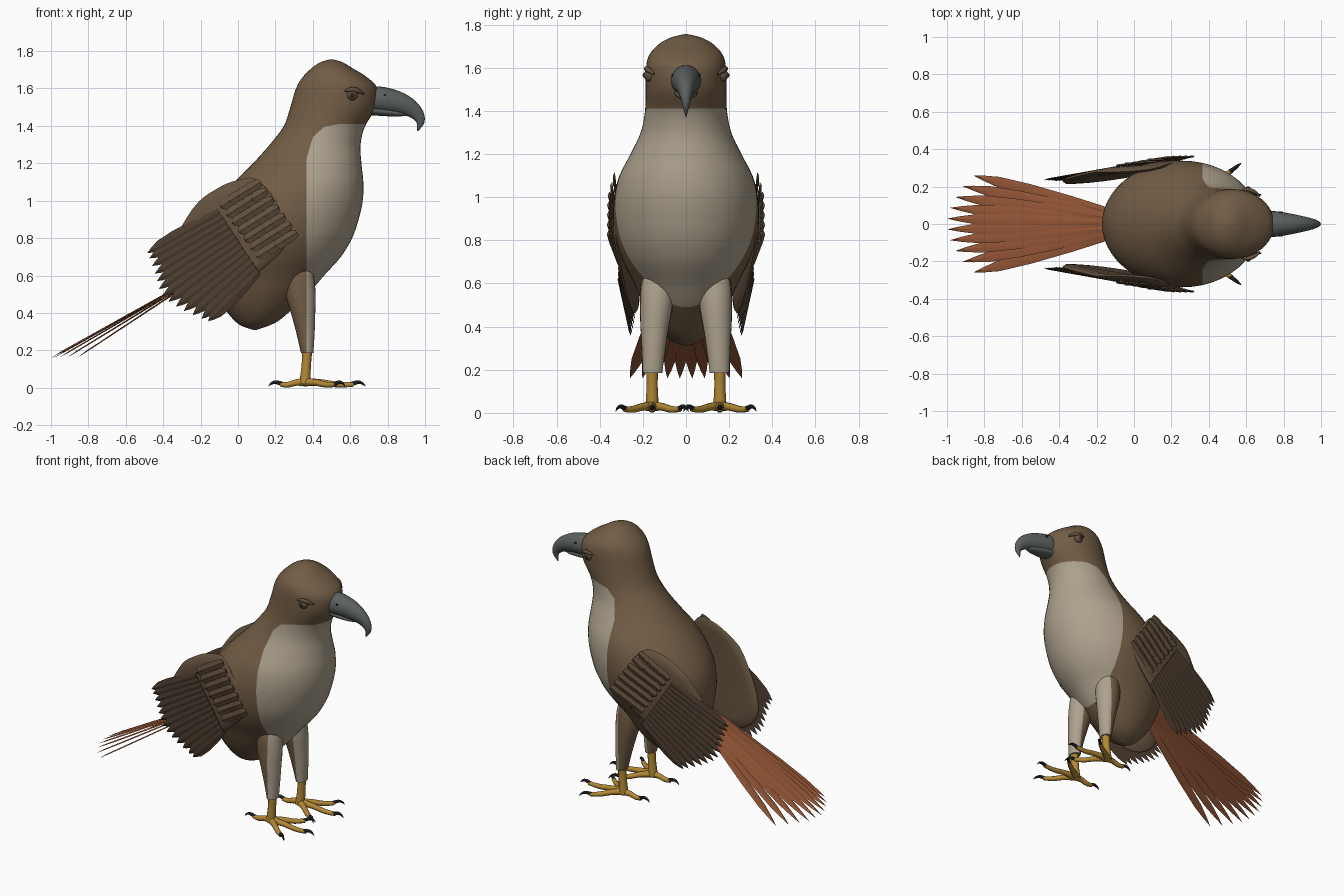
import bpy, bmesh, math
from mathutils import Vector

cube = bpy.data.objects.get("Cube")
if cube:
    bpy.data.objects.remove(cube, do_unlink=True)

X, Y, Z = Vector((1, 0, 0)), Vector((0, 1, 0)), Vector((0, 0, 1))


def material(name, r, g, b):
    m = bpy.data.materials.new(name)
    m.use_nodes = True
    m.diffuse_color = (r, g, b, 1)
    bsdf = next(n for n in m.node_tree.nodes if n.type == 'BSDF_PRINCIPLED')
    bsdf.inputs["Base Color"].default_value = (r, g, b, 1)
    bsdf.inputs["Roughness"].default_value = 0.8
    return m


BROWN = material("body brown", 0.17, 0.11, 0.06)
CREAM = material("breast cream", 0.42, 0.36, 0.27)
COVERT = material("covert brown", 0.13, 0.085, 0.05)
DARK = material("flight feather brown", 0.075, 0.048, 0.03)
RUST = material("tail rust", 0.32, 0.1, 0.04)
YELLOW = material("leg yellow", 0.45, 0.25, 0.035)
SLATE = material("beak slate", 0.105, 0.12, 0.115)
BLACK = material("claw black", 0.025, 0.025, 0.025)


def finish(name, bm, mats, mirror=False, angle=40):
    bmesh.ops.recalc_face_normals(bm, faces=bm.faces)
    me = bpy.data.meshes.new(name)
    bm.to_mesh(me)
    bm.free()
    for m in mats:
        me.materials.append(m)
    ob = bpy.data.objects.new(name, me)
    bpy.context.collection.objects.link(ob)
    bpy.ops.object.select_all(action='DESELECT')
    ob.select_set(True)
    bpy.context.view_layer.objects.active = ob
    bpy.ops.object.shade_smooth_by_angle(angle=math.radians(angle))
    if mirror:
        mod = ob.modifiers.new("Mirror", 'MIRROR')
        mod.use_axis = (False, True, False)
    return ob


def spline(pts, steps, closed=False):
    """Catmull-Rom through tuples of any length."""
    p = [Vector(q) for q in pts]
    n, out = len(p), []
    for i in range(n if closed else n - 1):
        if closed:
            a, b, c, d = (p[(i + k) % n] for k in (-1, 0, 1, 2))
        else:
            a, b, c, d = (p[min(max(i + k, 0), n - 1)] for k in (-1, 0, 1, 2))
        for s in range(steps):
            t = s / steps
            out.append(b + (c - a) * (t / 2) + (a * 2 - b * 5 + c * 4 - d) * (t * t / 2)
                       + (b * 3 - a - c * 3 + d) * (t ** 3 / 2))
    return out if closed else out + [p[-1]]


def loft(bm, pts, ref, axis=None, n=16, steps=4, mat=0):
    """Elliptic rings (x, y, z, radius along ref, other radius), capped."""
    pts = spline(pts, steps)
    rings = []
    for i, q in enumerate(pts):
        c = Vector(q[:3])
        d = axis or (Vector(pts[min(i + 1, len(pts) - 1)][:3])
                     - Vector(pts[max(i - 1, 0)][:3])).normalized()
        u = (ref - d * ref.dot(d)).normalized()
        w = d.cross(u)
        rings.append([bm.verts.new(c + u * q[3] * math.cos(k * math.tau / n)
                                   + w * q[4] * math.sin(k * math.tau / n)) for k in range(n)])
    faces = [bm.faces.new((r[k], r[(k + 1) % n], s[(k + 1) % n], s[k]))
             for r, s in zip(rings, rings[1:]) for k in range(n)]
    faces += [bm.faces.new(rings[0]), bm.faces.new(rings[-1])]
    for f in faces:
        f.material_index = mat


def split_bib(bm):
    """Cut along the edge of the pale breast and colour the inside."""
    edge = [(.365, 0), (.365, 1.22), (.40, 1.34), (.46, 1.395), (.54, 1.41), (.8, 1.41)]
    planes = [(Vector((a[0], 0, a[1])), Vector((b[1] - a[1], 0, a[0] - b[0])))
              for a, b in zip(edge, edge[1:])]
    for co, no in planes:
        bmesh.ops.bisect_plane(bm, geom=bm.verts[:] + bm.edges[:] + bm.faces[:],
                               plane_co=co, plane_no=no)
    for f in bm.faces:
        c = f.calc_center_median()
        f.material_index = int(all((c - co).dot(no) > 0 for co, no in planes))


POINTED = [(0, .5), (.3, .85), (.6, 1), (.82, .85), (.93, .4)]
ROUNDED = [(0, .6), (.3, .9), (.65, 1), (.88, .75), (.97, .35)]


def feather(bm, root, tip, normal, profile, width, thick=.006, mat=0):
    """Thin blade with a raised shaft."""
    d = tip - root
    side = normal.cross(d).normalized() * width / 2
    up = side.cross(d).normalized() * thick
    if up.dot(normal) < 0:
        up = -up
    rows = [[bm.verts.new(root + d * t + side * w * s + up * h)
             for s, h in ((-1, 0), (0, 1), (1, 0), (0, -.3))] for t, w in profile]
    end = bm.verts.new(tip)
    faces = [bm.faces.new(rows[0])]
    for a, b in zip(rows, rows[1:]):
        faces += [bm.faces.new((a[k], a[(k + 1) % 4], b[(k + 1) % 4], b[k])) for k in range(4)]
    faces += [bm.faces.new((rows[-1][k], rows[-1][(k + 1) % 4], end)) for k in range(4)]
    for f in faces:
        f.material_index = mat


# Body and head: horizontal slices (z, back x, front x, half width)
slices = [(.31, .08, .10, .008), (.33, .02, .16, .06), (.36, -.02, .22, .10), (.42, -.07, .29, .15),
          (.5, -.12, .375, .195), (.6, -.155, .46, .24), (.7, -.167, .55, .29), (.8, -.17, .61, .325),
          (.9, -.15, .645, .338), (1, -.10, .667, .333), (1.1, -.02, .67, .308), (1.2, .08, .66, .257),
          (1.3, .17, .655, .21), (1.4, .245, .68, .19), (1.5, .28, .74, .187), (1.6, .31, .745, .185),
          (1.66, .345, .69, .17), (1.71, .395, .61, .125), (1.74, .44, .56, .07), (1.755, .49, .51, .01)]
bm = bmesh.new()
loft(bm, [((a + b) / 2, 0, z, w, (b - a) / 2) for z, a, b, w in slices], Y, Z, n=48)
split_bib(bm)
finish("body", bm, [BROWN, CREAM], angle=60)

# Thighs
bm = bmesh.new()
loft(bm, [(.33, -.13, .7, .05, .05), (.33, -.13, .6, .08, .075), (.335, -.137, .5, .077, .08),
          (.348, -.145, .4, .066, .065), (.36, -.15, .3, .055, .05), (.37, -.155, .185, .045, .033)],
     Y, Z, n=24)
split_bib(bm)
finish("thighs", bm, [BROWN, CREAM], mirror=True, angle=60)

# Shanks, toes and claws
bm = bmesh.new()
loft(bm, [(.372, -.157, .23, .028, .028), (.365, -.157, .12, .026, .025),
          (.357, -.157, .02, .032, .03)], Y, n=12)
for degrees, length in ((0, .26), (38, .21), (-38, .21), (180, .13)):
    a = math.radians(degrees)
    d = Vector((math.cos(a), math.sin(a), 0))
    side = Z.cross(d)

    def at(r, z, w):
        return (*(Vector((.357, -.157, z)) + d * r), w, w)
    loft(bm, [at(0, .03, .024), at(length * .35, .028, .018), at(length * .7, .016, .016),
              at(length, .018, .013)], side, n=10, steps=3)
    loft(bm, [at(length - .01, .02, .012), at(length + .025, .03, .010),
              at(length + .05, .022, .006), at(length + .065, .006, .001)],
         side, n=8, steps=3, mat=1)
finish("feet", bm, [YELLOW, BLACK], mirror=True)

# Hooked upper beak and lower beak
bm = bmesh.new()
loft(bm, [(.70, 0, 1.54, .07, .07), (.76, 0, 1.54, .068, .07), (.84, 0, 1.527, .055, .063),
          (.91, 0, 1.502, .04, .05), (.958, 0, 1.463, .026, .036), (.975, 0, 1.42, .015, .022),
          (.96, 0, 1.372, .002, .002)], Y, n=24)
finish("upper_beak", bm, [SLATE], angle=60)
bm = bmesh.new()
loft(bm, [(.68, 0, 1.49, .055, .03), (.77, 0, 1.477, .05, .024), (.85, 0, 1.468, .035, .018),
          (.91, 0, 1.463, .01, .008)], Y, n=20)
finish("lower_beak", bm, [SLATE], angle=60)
bm = bmesh.new()
loft(bm, [(.785, -.06, 1.565, .008, .006), (.785, -.067, 1.565, .008, .006)], X, n=10, steps=1)
finish("nostrils", bm, [BLACK], mirror=True)

# Eyes with lids, pupils and brow ridges
bm = bmesh.new()
for r, y, mat in ((.03, -.166, 0), (.014, -.187, 1)):
    made = bmesh.ops.create_uvsphere(bm, u_segments=16, v_segments=10, radius=r)
    bmesh.ops.translate(bm, verts=made["verts"], vec=(.61, y, 1.565))
    for f in {f for v in made["verts"] for f in v.link_faces}:
        f.material_index = mat
loft(bm, [(.57, -.178, 1.585, .004, .004), (.605, -.185, 1.595, .012, .01),
          (.64, -.173, 1.588, .013, .011), (.675, -.148, 1.57, .004, .004)], Z, n=10)
finish("eyes", bm, [COVERT, BLACK], mirror=True, angle=60)

# Wings: a smooth arm pad carrying coverts and flight feathers
sweep = Vector((-.85, 0, -.53))


def wing(x, z, lift=0):
    s = (Vector((x, 0, z)) - Vector((.25, 0, .95))).dot(sweep)
    return Vector((x, -(.342 - .145 * s - .25 * max(0, z - 1) + lift), z))


outward = Vector((.12, -1, .07)).normalized()
outline = spline([(.12, 1.10), (0, 1.11), (-.12, 1.06), (-.24, .96), (-.37, .72), (-.36, .56),
                  (-.2, .46), (0, .53), (.15, .65), (.25, .75), (.29, .86)], 4, closed=True)
mid = sum(outline, Vector((0, 0))) / len(outline)
bm = bmesh.new()
rings = [[bm.verts.new(wing(*(mid + (p - mid) * k), h)) for p in outline]
         for k, h in ((.8, -.03), (.95, -.026), (1, -.012), (.95, 0), (.8, .004))]
for a, b in zip(rings, rings[1:]):
    for k in range(len(a)):
        j = (k + 1) % len(a)
        bm.faces.new((a[k], a[j], b[j], b[k]))
bm.faces.new(rings[0])
bm.faces.new(rings[-1])
finish("wing_pads", bm, [COVERT], mirror=True, angle=60)

bm = bmesh.new()
tips = spline([(-.485, .72), (-.445, .61), (-.405, .49), (-.29, .41), (-.16, .355)], 3)
for i, tip in enumerate(tips):
    t = i / (len(tips) - 1)
    root = Vector((-.1, .94)).lerp(Vector((.11, .62)), t)
    lift = .004 + .008 * t
    feather(bm, wing(*root, lift), wing(*tip, lift - .004), outward, POINTED, .072)
finish("flight_feathers", bm, [DARK], mirror=True, angle=20)

bm = bmesh.new()
for row in range(4):
    for i in range(7):
        p = Vector((.12, 1.10)).lerp(Vector((.315, .83)), i / 6) + Vector((-.85, -.53)) * row * .052
        q = p + Vector((-.85, -.53)) * .095
        lift = .018 - row * .003
        feather(bm, wing(*p, lift), wing(*q, lift - .001), outward, ROUNDED, .062, .009)
finish("wing_coverts", bm, [COVERT], mirror=True, angle=30)

# Fanned tail
bm = bmesh.new()
for i in range(10):
    t = (i - 4.5) / 4.5
    root = Vector((-.12, t * .065, .645 + .004 * (i % 2)))
    tip = Vector((-1 + .14 * t * t, t * .26, .16))
    feather(bm, root, tip, Vector((-.5, 0, .86)), POINTED, .066, .005)
finish("tail_feathers", bm, [RUST], angle=20)
